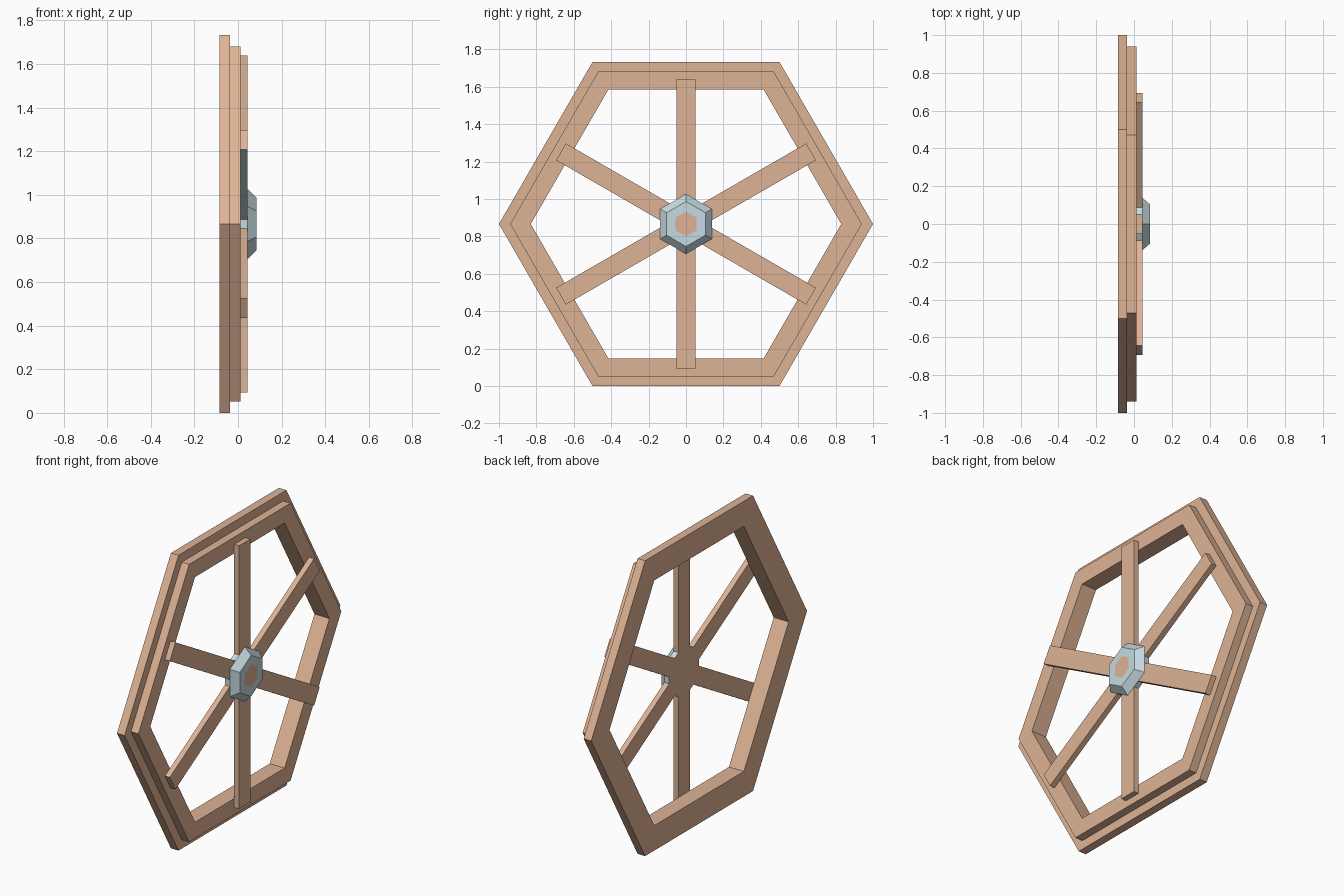
import bpy, bmesh, math
from mathutils import Vector

if "Cube" in bpy.data.objects:
    bpy.data.objects.remove(bpy.data.objects["Cube"], do_unlink=True)

CENTRE_Z = 0.866
BACK, STEP, SPOKE_BACK, SPOKE_FRONT, HUB_FRONT = -0.085, -0.036, 0.012, 0.044, 0.085


def material(name, rgb):
    mat = bpy.data.materials.new(name)
    mat.use_nodes = True
    mat.diffuse_color = (*rgb, 1)
    mat.node_tree.nodes["Principled BSDF"].inputs["Base Color"].default_value = (*rgb, 1)
    return mat


wood = material("light_wood", (0.73, 0.45, 0.30))
metal = material("pale_metal", (0.56, 0.70, 0.75))


def polar(radius, angle, x):
    return Vector((x, radius * math.cos(angle), radius * math.sin(angle)))


def finish(bm, name, mats):
    bmesh.ops.recalc_face_normals(bm, faces=bm.faces)
    mesh = bpy.data.meshes.new(name)
    bm.to_mesh(mesh)
    bm.free()
    for mat in mats:
        mesh.materials.append(mat)
    obj = bpy.data.objects.new(name, mesh)
    obj.location.z = CENTRE_Z
    bpy.context.collection.objects.link(obj)
    return obj


def hex_rings(bm, profile, turn, closed):
    """Sweep a (radius, x) profile around the axle in six flat sides."""
    rings = [[bm.verts.new(polar(r, turn + i * math.pi / 3, x)) for i in range(6)]
             for r, x in profile]
    pairs = list(zip(rings, rings[1:]))
    if closed:
        pairs.append((rings[-1], rings[0]))
    for a, b in pairs:
        for i in range(6):
            j = (i + 1) % 6
            bm.faces.new((a[i], a[j], b[j], b[i]))
    return rings


# Stepped hexagonal rim
bm = bmesh.new()
hex_rings(bm, [(1.0, BACK), (1.0, STEP), (0.94, STEP), (0.94, SPOKE_BACK),
               (0.83, SPOKE_BACK), (0.83, BACK)], 0, True)
finish(bm, "rim", [wood])

# Six spokes as one star, meeting in notches around the axle
HALF_WIDTH, LENGTH = 0.052, 0.772
bm = bmesh.new()
outline = []
for i in range(6):
    angle = math.pi / 6 + i * math.pi / 3
    side = polar(HALF_WIDTH, angle + math.pi / 2, 0)
    tip = polar(LENGTH, angle, SPOKE_BACK)
    notch = polar(2 * HALF_WIDTH, angle + math.pi / 6, SPOKE_BACK)
    outline += [bm.verts.new(p) for p in (tip - side, tip + side, notch)]
star = bm.faces.new(outline)
grown = bmesh.ops.extrude_face_region(bm, geom=[star], use_keep_orig=True)
moved = [v for v in grown["geom"] if isinstance(v, bmesh.types.BMVert)]
bmesh.ops.translate(bm, verts=moved, vec=(SPOKE_FRONT - SPOKE_BACK, 0, 0))
bmesh.ops.recalc_face_normals(bm, faces=bm.faces)
# One underside is metal: the spoke rising toward the front
for face in bm.faces:
    mid = face.calc_center_median()
    if face.normal.z < -0.8 and mid.y < -0.2 and 0 < mid.z < LENGTH / 2:
        face.material_index = 1
finish(bm, "spokes", [wood, metal])

# Bevelled hexagonal hub with a wooden centre and back
bm = bmesh.new()
rings = hex_rings(bm, [(0.16, SPOKE_BACK), (0.16, SPOKE_FRONT), (0.12, HUB_FRONT),
                       (0.066, HUB_FRONT)], math.pi / 6, False)
for ring in (rings[0], rings[-1]):
    bm.faces.new(ring).material_index = 1
finish(bm, "hub", [metal, wood])
